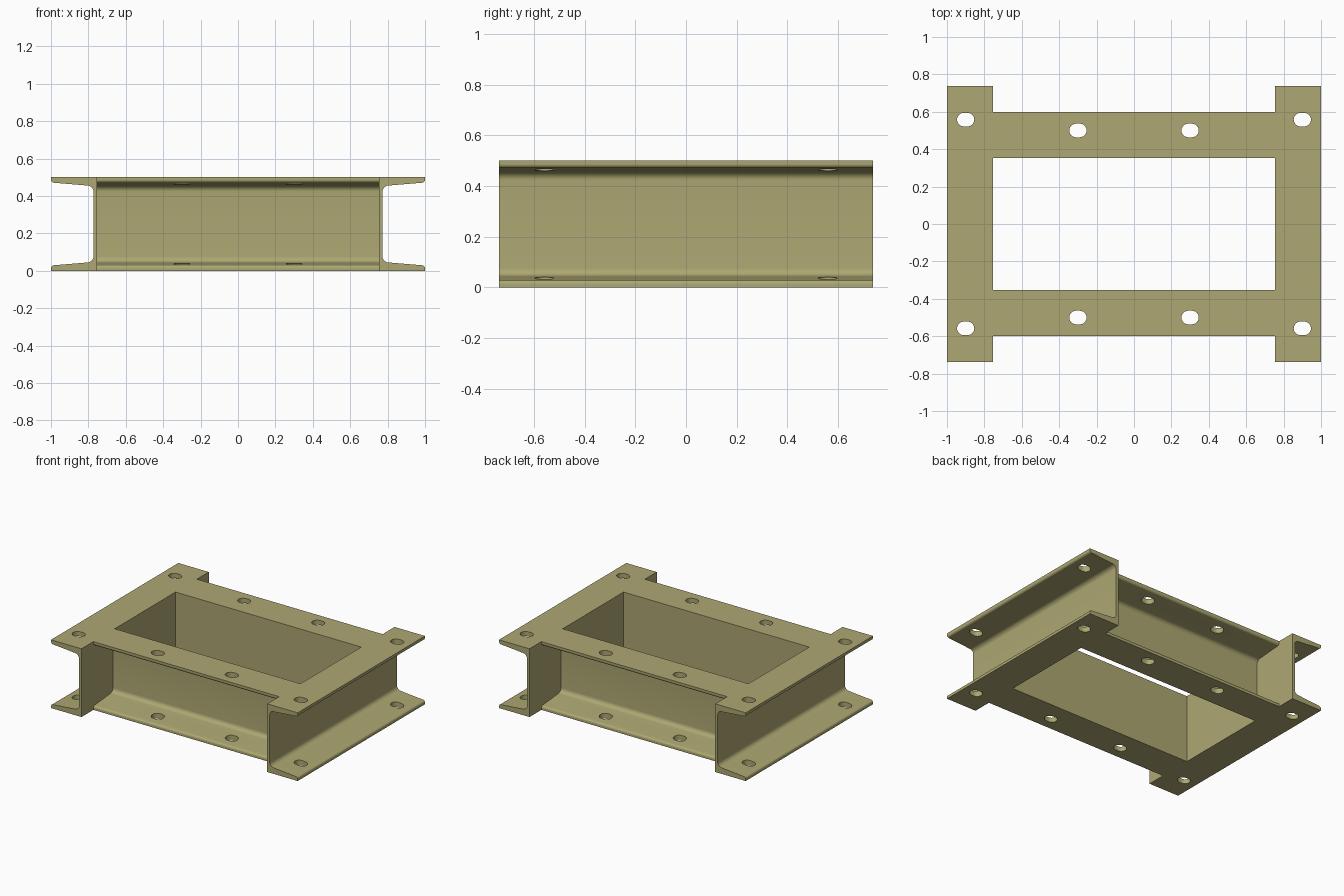
import bpy, bmesh, math
from mathutils import Vector

if "Cube" in bpy.data.objects:
    bpy.data.objects.remove(bpy.data.objects["Cube"])

H = 0.5       # channel height
DEPTH = 0.247 # back of web to flange tips
WEB = 0.02    # web thickness


def fillet(prev, corner, nxt, r, n=8):
    """Points of an arc of radius r rounding one corner."""
    p, c, q = Vector(prev), Vector(corner), Vector(nxt)
    a, b = (p - c).normalized(), (q - c).normalized()
    half = a.angle(b) / 2
    centre = c + (a + b).normalized() * (r / math.sin(half))
    t = r / math.tan(half)
    s, e = c + a * t - centre, c + b * t - centre
    sweep = s.angle(e)
    return [centre + (s * math.sin((1 - i / n) * sweep) + e * math.sin(i / n * sweep)) / math.sin(sweep)
            for i in range(n + 1)]


def channel_profile():
    """C section with tapered flanges, rounded tips and filleted roots."""
    tip, root = (DEPTH, 0.028), (WEB, 0.047)
    mirror = lambda p: (p[0], H - p[1])
    low = [Vector((0, 0)), Vector((DEPTH, 0))]
    low += fillet((DEPTH, 0), tip, root, 0.016)
    low += fillet(tip, root, mirror(root), 0.032)
    return low + [Vector(mirror(p)) for p in reversed(low)]


def prism(name, base, sweep):
    """Object made by extruding a closed outline of 3D points."""
    bm = bmesh.new()
    face = bm.faces.new([bm.verts.new(p) for p in base])
    new = bmesh.ops.extrude_face_region(bm, geom=[face])["geom"]
    bmesh.ops.translate(bm, vec=sweep, verts=[g for g in new if isinstance(g, bmesh.types.BMVert)])
    bmesh.ops.recalc_face_normals(bm, faces=bm.faces)
    mesh = bpy.data.meshes.new(name)
    bm.to_mesh(mesh)
    bm.free()
    obj = bpy.data.objects.new(name, mesh)
    bpy.context.collection.objects.link(obj)
    return obj


def slot_outline(u, v, along_u, r=0.0365, half=0.0095, n=12):
    """Obround outline below the channel."""
    pts = []
    for side in (0, 1):
        for i in range(n + 1):
            a = -math.pi / 2 + math.pi * (i / n + side)
            p = (r * math.cos(a) + (half if side == 0 else -half), r * math.sin(a))
            if not along_u:
                p = (-p[1], p[0])
            pts.append((u + p[0], v + p[1], -0.1))
    return pts


steel = bpy.data.materials.new("olive_steel")
steel.diffuse_color = (0.42, 0.39, 0.17, 1)
steel.use_nodes = True
steel.node_tree.nodes["Principled BSDF"].inputs["Base Color"].default_value = steel.diffuse_color


def channel(name, back, length, angle, hole_u, hole_v, along_u):
    """One channel beam, with slotted holes through both flanges."""
    beam = prism(name, [(p.x, -length / 2, p.y) for p in channel_profile()], (0, length, 0))
    beam.data.materials.append(steel)
    for v in (-hole_v, hole_v):
        cutter = prism("slot_cutter", slot_outline(hole_u, v, along_u), (0, 0, H + 0.2))
        cutter.hide_render = True
        mod = beam.modifiers.new("slot", "BOOLEAN")
        mod.operation, mod.solver, mod.object = "DIFFERENCE", "EXACT", cutter
        bpy.context.view_layer.objects.active = beam
        bpy.ops.object.modifier_apply(modifier=mod.name)
        bpy.data.objects.remove(cutter)
    bpy.ops.object.select_all(action="DESELECT")
    beam.select_set(True)
    bpy.ops.object.shade_smooth_by_angle(angle=math.radians(30))
    beam.rotation_euler.z = angle
    beam.location = (back * math.cos(angle), back * math.sin(angle), 0)


# Long-flanged side beams, webs facing inward
inner = 1 - DEPTH
for name, angle in (("right_beam", 0), ("left_beam", math.pi)):
    channel(name, inner, 1.474, angle, 0.9 - inner, 0.558, True)

# Cross beams butting against the side webs
for name, angle in (("back_cross_beam", math.pi / 2), ("front_cross_beam", -math.pi / 2)):
    channel(name, 0.352, 2 * inner, angle, 0.5 - 0.352, 0.3, False)
